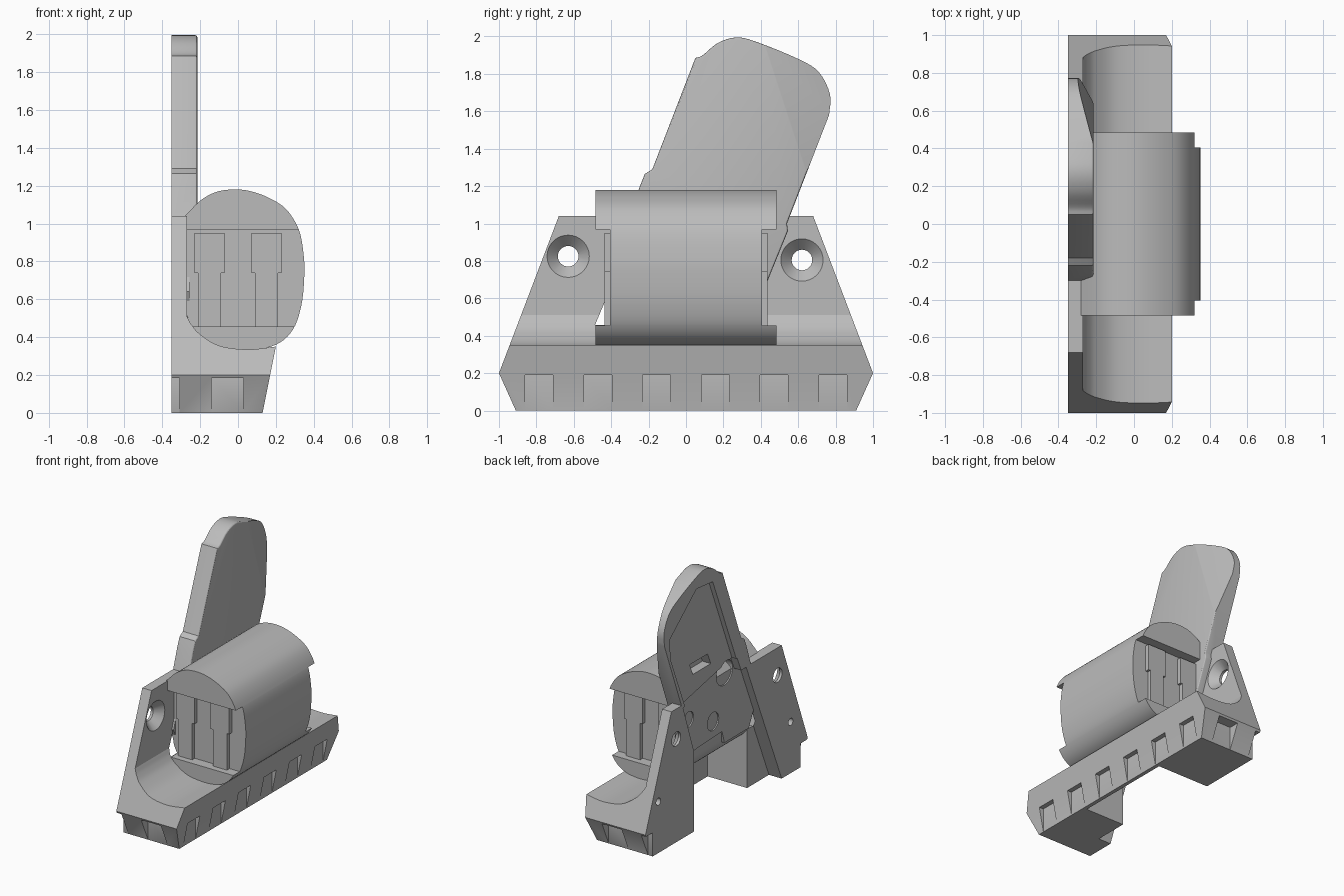
import bpy, bmesh, math
from mathutils import Matrix, Vector

cube = bpy.data.objects.get("Cube")
if cube:
    bpy.data.objects.remove(cube, do_unlink=True)

grey = bpy.data.materials.new("plain grey")
grey.use_nodes = True
grey.diffuse_color = (0.5, 0.5, 0.5, 1)
grey.node_tree.nodes["Principled BSDF"].inputs["Base Color"].default_value = (0.5, 0.5, 0.5, 1)


def finish(bm, name):
    bmesh.ops.recalc_face_normals(bm, faces=bm.faces)
    mesh = bpy.data.meshes.new(name)
    bm.to_mesh(mesh)
    bm.free()
    mesh.materials.append(grey)
    obj = bpy.data.objects.new(name, mesh)
    bpy.context.collection.objects.link(obj)
    return obj


def prism(name, outline, axis, start, end):
    """Extrude a (y, z) outline along x, or an (x, z) outline along y."""
    bm = bmesh.new()
    place = (lambda p: (start, *p)) if axis == "x" else (lambda p: (p[0], start, p[1]))
    face = bm.faces.new([bm.verts.new(place(p)) for p in outline])
    moved = bmesh.ops.extrude_face_region(bm, geom=[face])["geom"]
    shift = Vector((end - start, 0, 0) if axis == "x" else (0, end - start, 0))
    bmesh.ops.translate(bm, vec=shift, verts=[v for v in moved if isinstance(v, bmesh.types.BMVert)])
    return finish(bm, name)


def box(name, x, y, z):
    return prism(name, [(y[0], z[0]), (y[1], z[0]), (y[1], z[1]), (y[0], z[1])], "x", *x)


def cone(name, x, y, z, r1, r2):
    """Round cutter along x, radius r1 at the low end and r2 at the high end."""
    bm = bmesh.new()
    bmesh.ops.create_cone(bm, cap_ends=True, segments=32, radius1=r1, radius2=r2, depth=x[1] - x[0],
                          matrix=Matrix.Translation((sum(x) / 2, y, z)) @ Matrix.Rotation(math.pi / 2, 4, "Y"))
    return finish(bm, name)


def combine(target, tool, operation="DIFFERENCE"):
    tool.hide_render = True
    mod = target.modifiers.new("cut", "BOOLEAN")
    mod.operation, mod.object, mod.solver = operation, tool, "EXACT"
    bpy.context.view_layer.objects.active = target
    bpy.ops.object.modifier_apply(modifier=mod.name)
    bpy.data.objects.remove(tool, do_unlink=True)


def smooth(obj, degrees=25):
    bpy.ops.object.select_all(action="DESELECT")
    obj.select_set(True)
    bpy.context.view_layer.objects.active = obj
    bpy.ops.object.shade_smooth_by_angle(angle=math.radians(degrees))


def curve(points, steps=5):
    """Smooth open curve through a few points."""
    p = [Vector(q) for q in points]
    p = [2 * p[0] - p[1]] + p + [2 * p[-1] - p[-2]]
    out = []
    for a, b, c, d in zip(p, p[1:], p[2:], p[3:]):
        for i in range(steps):
            t = i / steps
            out.append(0.5 * (2 * b + (c - a) * t + (2 * a - 5 * b + 4 * c - d) * t * t
                              + (3 * b - a - 3 * c + d) * t ** 3))
    return [tuple(q) for q in out + [p[-2]]]


# Cradle: trough section limited by the tapered side outline
trough = curve([(0.2, 0.35), (0.05, 0.335), (-0.1, 0.355), (-0.2, 0.415), (-0.245, 0.465), (-0.27, 0.51)])
cradle = prism("cradle", [(-0.35, 0), (0.13, 0)] + trough + [(-0.27, 1.04), (-0.35, 1.04)], "y", -1.1, 1.1)
side = [(-0.91, 0), (0.91, 0), (1, 0.2), (0.68, 1.04), (-0.68, 1.04), (-1, 0.2)]
combine(cradle, prism("side_limit", side, "x", -0.5, 0.5), "INTERSECT")

# Slanted lever channel and the open space under the drum
channel = [(-0.722, -0.1), (0.4, -0.1), (0.4, 0.62), (0.565, 1.1), (-0.215, 1.1)]
combine(cradle, prism("channel_cutter", channel, "x", -0.5, -0.24))
combine(cradle, box("cavity_cutter", (-0.25, 0.1), (-0.41, 0.4), (-0.1, 0.6)))

# Grip notches along the base and on both ends
for y in (0.157, 0.47, 0.785):
    for s in (-1, 1):
        combine(cradle, box("notch_cutter", (0.131, 0.3), (s * y - 0.075, s * y + 0.075), (-0.05, 0.19)))
for s in (-1, 1):
    span = sorted((s * 0.911, s * 1.2))
    for x in ((-0.14, 0.03), (-0.4, -0.31)):
        combine(cradle, box("end_notch_cutter", x, span, (-0.05, 0.185)))

# Countersunk screw holes and small blind holes
for y, z in ((-0.63, 0.825), (0.62, 0.805)):
    combine(cradle, cone("screw_cutter", (-0.4, -0.2), y, z, 0.055, 0.055))
    combine(cradle, cone("sink_cutter", (-0.33, -0.268), y, z, 0.055, 0.115))
for y in (-0.79, 0.84):
    combine(cradle, cone("pin_cutter", (-0.4, -0.29), y, 0.4, 0.028, 0.028))
smooth(cradle)

# Drum: rounded section with overhanging top and bottom lips
outline = curve([(-0.28, 1.04), (-0.2, 1.12), (-0.12, 1.165), (-0.03, 1.18), (0.06, 1.172), (0.16, 1.137),
                 (0.255, 1.075), (0.322, 0.965), (0.347, 0.83), (0.35, 0.72), (0.335, 0.57), (0.29, 0.44),
                 (0.2, 0.36), (0.05, 0.33), (-0.1, 0.35), (-0.2, 0.41), (-0.26, 0.49), (-0.28, 0.57)])
drum = prism("drum", outline, "y", -0.485, 0.485)
for s in (-1, 1):
    combine(drum, box("drum_end_cutter", (-0.5, 0.5), sorted((s * 0.405, s * 0.6)), (0.455, 0.967)))
smooth(drum)

# Stepped ribs on both drum ends
for s in (-1, 1):
    for x in (-0.15, 0.15):
        rib = [(x - 0.06, 0.45), (x + 0.06, 0.45), (x + 0.06, 0.74), (x + 0.08, 0.74),
               (x + 0.08, 0.95), (x - 0.08, 0.95), (x - 0.08, 0.74), (x - 0.06, 0.74)]
        prism("drum_rib", rib, "y", s * 0.4, s * 0.437)

# Lever: tall tilted paddle with a rounded tip
tip = curve([(0.05, 1.885), (0.09, 1.9), (0.17, 1.965), (0.27, 1.995), (0.38, 1.97), (0.6, 1.88),
             (0.71, 1.81), (0.77, 1.69), (0.765, 1.58)], 4)
lever_outline = [(-0.36, 0.5), (-0.43, 0.64), (-0.25, 1.19), (-0.22, 1.265), (-0.18, 1.29)] + tip + [
    (0.54, 1.0), (0.545, 0.96), (0.39, 0.58), (-0.03, 0.6), (-0.06, 0.5)]
lever = prism("lever", lever_outline, "x", -0.35, -0.215)

# Softened front rim and thinned outer corner of the paddle
a, b, c = Vector((-0.214, 0.42, 1.95)), Vector((-0.214, 0.64, 1.27)), Vector((-0.3, 0.78, 1.7))
normal = (b - a).cross(c - a).normalized()
if normal.x < 0:
    normal.negate()
bm = bmesh.new()
bm.from_mesh(lever.data)
rim = [e for e in bm.edges if all(v.co.x > -0.22 for v in e.verts)]
bmesh.ops.bevel(bm, geom=rim, offset=0.012, segments=3, profile=0.5, affect="EDGES", clamp_overlap=True)
cut = bmesh.ops.bisect_plane(bm, geom=bm.verts[:] + bm.edges[:] + bm.faces[:], plane_co=a,
                             plane_no=normal, clear_outer=True)["geom_cut"]
bmesh.ops.holes_fill(bm, edges=[e for e in cut if isinstance(e, bmesh.types.BMEdge)])
bmesh.ops.recalc_face_normals(bm, faces=bm.faces)
bm.to_mesh(lever.data)
bm.free()

# Back recess, sunken foot, front relief, latch slot and pivot holes
recess = [(0.17, 1.86), (0.37, 1.88), (0.7, 1.61), (0.69, 1.45), (0.5, 0.99), (-0.14, 1.1)]
combine(lever, prism("recess_cutter", recess, "x", -0.45, -0.312))
foot = [(-0.6, 0.4), (0.7, 0.4), (0.7, 0.98), (0.5, 1.02), (-0.13, 1.15), (-0.18, 1.035), (-0.6, 1.035)]
combine(lever, prism("foot_cutter", foot, "x", -0.45, -0.29))
combine(lever, box("relief_cutter", (-0.255, -0.1), (-0.6, -0.3), (0.4, 0.95)))
slot = [(0.14, 1.2), (0.36, 1.2), (0.4, 1.29), (0.18, 1.29)]
combine(lever, prism("slot_cutter", slot, "x", -0.45, -0.24))
for y, z, r in ((-0.06, 1.05, 0.1), (0.38, 0.85, 0.06), (0.08, 0.72, 0.07)):
    combine(lever, cone("pivot_cutter", (-0.45, -0.235), y, z, r, r))
smooth(lever, 17)
